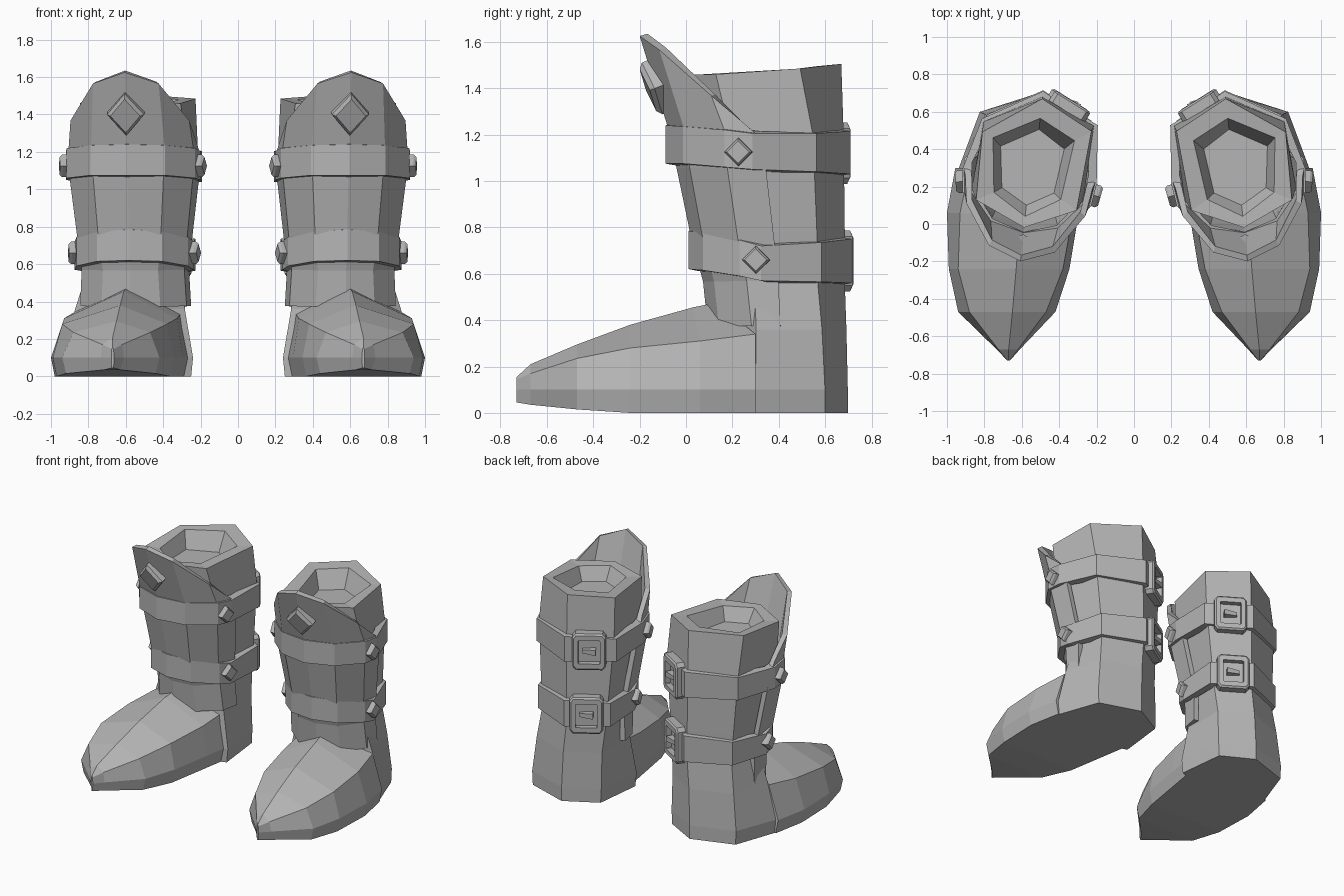
import bpy, bmesh
from math import radians, sin, cos, pi
from mathutils import Vector

old = bpy.data.objects.get("Cube")
if old:
    bpy.data.objects.remove(old, do_unlink=True)

GREY = (0.46, 0.46, 0.46, 1)
leather = bpy.data.materials.new("grey_leather")
leather.use_nodes = True
leather.diffuse_color = GREY
leather.node_tree.nodes["Principled BSDF"].inputs["Base Color"].default_value = GREY

# Each boot turns outward a little: u runs across it, v runs to its back
TURN = radians(6)


def turn(u, v, z=0):
    return Vector((u * cos(TURN) - v * sin(TURN), u * sin(TURN) + v * cos(TURN), z))


def place(u, v, z):
    return turn(u, v, z) + Vector((0.565, 0.2, 0))


def loft(name, rings, caps=True, loop=False, closed=True, thick=0):
    """Skin a row of rings and mirror the part onto the other boot."""
    bm = bmesh.new()
    rows = [[bm.verts.new(p) for p in ring] for ring in rings]
    n = len(rows[0])
    pairs = list(zip(rows, rows[1:])) + ([(rows[-1], rows[0])] if loop else [])
    for a, b in pairs:
        for i in range(n if closed else n - 1):
            j = (i + 1) % n
            bm.faces.new((a[i], a[j], b[j], b[i]))
    if caps and not loop:
        bm.faces.new(rows[0])
        bm.faces.new(rows[-1])
    bmesh.ops.recalc_face_normals(bm, faces=bm.faces)
    mesh = bpy.data.meshes.new(name)
    bm.to_mesh(mesh)
    bm.free()
    mesh.materials.append(leather)
    ob = bpy.data.objects.new(name, mesh)
    bpy.context.collection.objects.link(ob)
    if thick:
        wall = ob.modifiers.new("Thickness", "SOLIDIFY")
        wall.thickness, wall.offset = thick, 0
    ob.modifiers.new("Other boot", "MIRROR")


def both_sides(half, tuck, push):
    """Mirror a half section (front to back): the outer back corner is
    tucked in, the inner back corner is pushed backward."""
    *sides, (bu, bv, bz), (_, back, back_z) = half
    inner = [(-u, v, z) for u, v, z in reversed(sides) if u]
    return sides + [(bu - tuck, bv, bz), (-0.025, back, back_z), (-bu, bv + push, bz)] + inner


# Shaft: six-sided, from the heel up over the rim and into the opening
def hexagon(zs, back, bu, bv, fu, fv, front, tuck, push, shift=0):
    zf, zm, zb = zs
    half = [(0, front, zf), (fu, fv, zf), (bu, bv, zm), (0, back, zb)]
    return [place(u + shift, v, z) for u, v, z in both_sides(half, tuck, push)]


def level(z):
    return (z, z, z)


loft("shaft", [
    hexagon(level(0), 0.50, 0.265, 0.37, 0.34, 0.06, -0.10, 0, 0.03, 0.03),
    hexagon(level(0.1), 0.50, 0.27, 0.37, 0.35, 0.06, -0.10, 0, 0.03, 0.03),
    hexagon(level(0.36), 0.495, 0.26, 0.36, 0.295, 0.07, -0.06, 0.01, 0.03, 0.02),
    hexagon(level(0.56), 0.49, 0.26, 0.345, 0.25, 0.07, -0.08, 0.02, 0.03),
    hexagon(level(0.78), 0.49, 0.28, 0.34, 0.275, 0.04, -0.13, 0.03, 0.03),
    hexagon(level(1.2), 0.485, 0.315, 0.32, 0.30, -0.04, -0.21, 0.04, 0.04),
    hexagon((1.46, 1.485, 1.505), 0.475, 0.305, 0.265, 0.27, -0.10, -0.22, 0.03, 0.065),
    hexagon((1.455, 1.48, 1.495), 0.37, 0.22, 0.24, 0.18, -0.05, -0.16, 0.005, 0.03),
    hexagon(level(1.36), 0.31, 0.17, 0.20, 0.14, -0.02, -0.10, 0, 0.02),
])


# Foot: stations from the toe to the ankle opening
def station(y, wide_in, wide_out, top_in, top_out, top_z, ridge_x, ridge_z, sole_z=0, lean=0, sole=0.02):
    return [(wide_in + sole, y, sole_z), (wide_in, y, 0.1), (top_in, y, top_z),
            (ridge_x, y - lean, ridge_z),
            (top_out, y, top_z), (wide_out, y, 0.1), (wide_out - sole, y, sole_z)]


loft("foot", [
    station(-0.73, 0.663, 0.677, 0.665, 0.675, 0.145, 0.67, 0.155, 0.045, 0, 0.002),
    station(-0.67, 0.61, 0.735, 0.62, 0.725, 0.17, 0.67, 0.21, 0.035),
    station(-0.47, 0.42, 0.94, 0.47, 0.88, 0.235, 0.65, 0.295, 0.015),
    station(-0.24, 0.345, 0.99, 0.38, 0.94, 0.28, 0.63, 0.38),
    station(0.06, 0.295, 1.0, 0.325, 0.93, 0.31, 0.61, 0.455, 0, 0.03),
    station(0.30, 0.255, 0.955, 0.305, 0.88, 0.34, 0.595, 0.475, 0, 0.17),
])


# Front panel: wraps the shaft and flares into a pointed tongue
def panel_row(edge, side, mid, front):
    half = [front, mid, side, edge]
    ordered = [(-u, v, z) for u, v, z in reversed(half[1:])] + half
    return [place(*p) for p in ordered]


def panel_level(z, eu, ev, su, sv, mu, mv, front):
    return panel_row((eu, ev, z), (su, sv, z), (mu, mv, z), (0, front, z))


loft("front_panel", [
    panel_level(0.375, 0.28, 0.18, 0.27, 0.06, 0.15, -0.06, -0.09),
    panel_level(0.57, 0.27, 0.17, 0.26, 0.04, 0.14, -0.08, -0.11),
    panel_level(0.75, 0.29, 0.15, 0.28, 0.0, 0.16, -0.13, -0.16),
    panel_level(1.06, 0.33, 0.11, 0.315, -0.05, 0.18, -0.19, -0.225),
    panel_level(1.21, 0.335, 0.06, 0.32, -0.06, 0.19, -0.21, -0.255),
    panel_row((0.325, 0.03, 1.235), (0.305, -0.115, 1.37), (0.17, -0.32, 1.57), (0, -0.385, 1.63)),
], caps=False, closed=False, thick=0.035)


# Straps with studs and buckles
def strap(name, points, low, high, tuck, push):
    def ring(inset, heights, trim):
        half = [(u * (1 - inset * 3), v - inset * (1 if v > 0.1 else -1), z + trim)
                for (u, v), z in zip(points, heights)]
        return [place(*p) for p in both_sides(half, tuck, push)]
    loft(name, [ring(0, low, 0), ring(0, high, 0), ring(0.045, high, 0.008), ring(0.045, low, -0.008)], loop=True)


def stud(name, centre, normal, w, h, depth):
    normal = normal.normalized()
    side = Vector((0, 0, 1)).cross(normal).normalized()
    up = normal.cross(side)

    def diamond(size, push):
        return [centre + normal * push + (side * w * cos(a) + up * h * sin(a)) * size
                for a in (0, pi / 2, pi, 3 * pi / 2)]
    loft(name, [diamond(1, -0.02), diamond(1, depth * 0.6), diamond(0.8, depth)])


def buckle(name, centre, normal):
    n = normal.normalized()
    side = Vector((0, 0, 1)).cross(n).normalized()
    up = n.cross(side)

    def frame(r, cut, depth):
        corners = [(r, cut), (cut, r), (-cut, r), (-r, cut), (-r, -cut), (-cut, -r), (cut, -r), (r, -cut)]
        return [centre + side * a + up * b * 1.18 + n * depth for a, b in corners]
    loft(name + "_frame", [frame(0.112, 0.09, -0.03), frame(0.112, 0.09, 0.025), frame(0.102, 0.085, 0.035),
                           frame(0.072, 0.068, 0.035), frame(0.072, 0.068, -0.03)], loop=True)
    # Prong tapers across the opening
    loft(name + "_prong", [
        [centre + side * s + up * (b * size) + n * d for b, d in ((-1, -0.02), (1, -0.02), (1, top), (-1, top))]
        for s, size, top in ((-0.045, 0.013, 0.02), (0.045, 0.02, 0.045))])


strap("upper_strap", [(0, -0.29), (0.2, -0.235), (0.345, -0.07), (0.362, 0.05), (0.335, 0.335), (0, 0.515)],
      [1.075, 1.075, 1.06, 1.05, 1.04, 1.03], [1.24, 1.235, 1.22, 1.205, 1.205, 1.215], 0.05, 0.03)
strap("lower_strap", [(0, -0.19), (0.175, -0.145), (0.30, 0.0), (0.32, 0.09), (0.30, 0.36), (0, 0.52)],
      [0.62, 0.615, 0.59, 0.57, 0.565, 0.56], [0.785, 0.775, 0.745, 0.72, 0.735, 0.75], 0.04, 0.025)

for label, u, v, z, bu, bv, bz in (("upper", 0.355, -0.01, 1.125, -0.175, 0.447, 1.12),
                                   ("lower", 0.315, 0.07, 0.66, -0.16, 0.457, 0.655)):
    for side_name, s in (("outer", 1), ("inner", -1)):
        stud(f"{label}_{side_name}_stud", place(s * u, v, z), turn(s, -0.18), 0.06, 0.06, 0.035)
    buckle(f"{label}_buckle", place(bu, bv, bz), turn(-0.44, 0.9))

# Diamond ornament on the tongue
stud("tongue_diamond", place(0, -0.32, 1.41), turn(0, -0.93, -0.37), 0.10, 0.12, 0.05)
